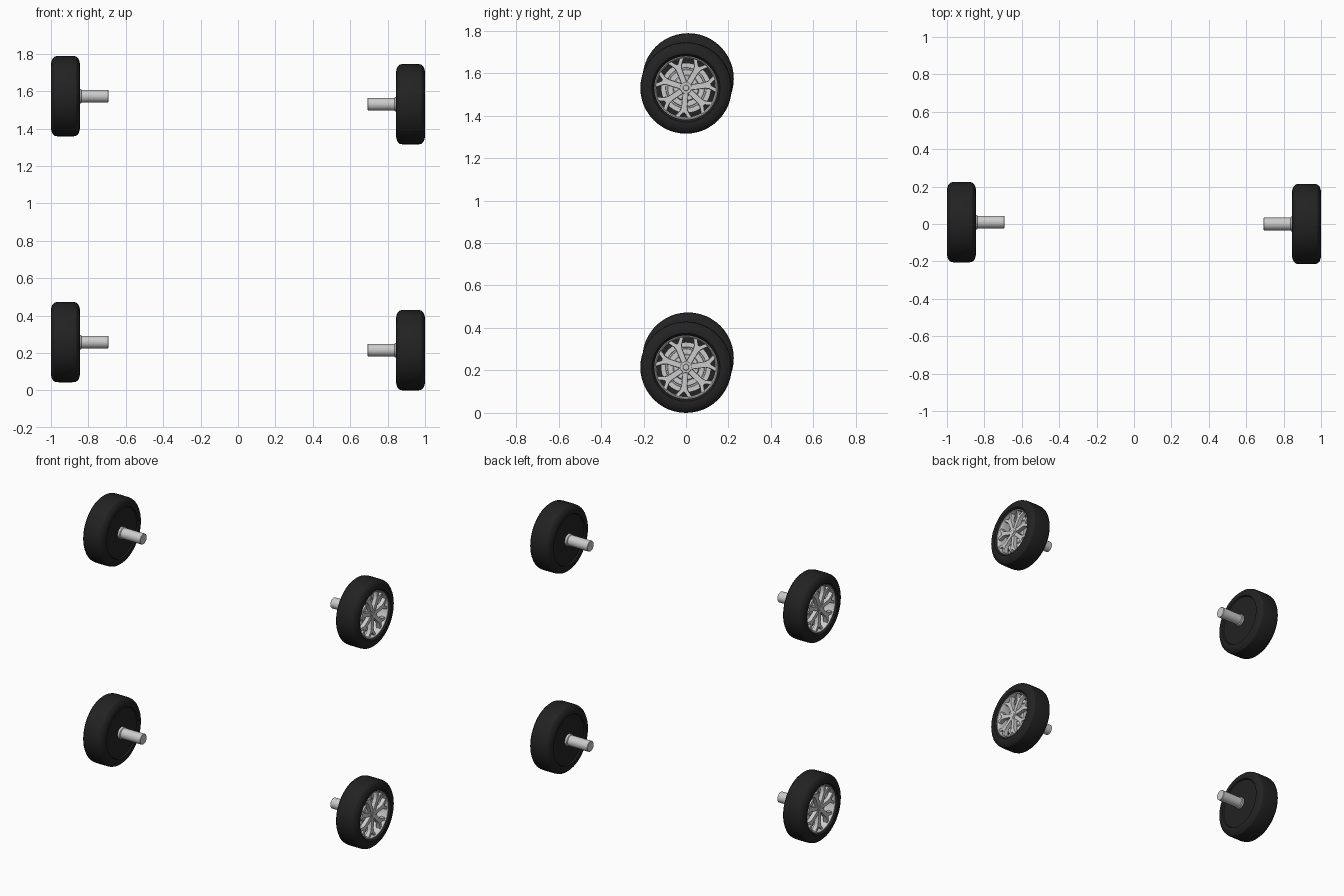
import bpy, bmesh
from math import sin, cos, tau, radians
from mathutils import Matrix

if "Cube" in bpy.data.objects:
    bpy.data.objects.remove(bpy.data.objects["Cube"])

black = bpy.data.materials.new("rubber_black")
black.diffuse_color = (0.016, 0.016, 0.016, 1)
black.use_nodes = True
black.node_tree.nodes["Principled BSDF"].inputs["Base Color"].default_value = black.diffuse_color


def finish(bm, name, mat=None):
    bmesh.ops.remove_doubles(bm, verts=bm.verts, dist=1e-5)
    bmesh.ops.recalc_face_normals(bm, faces=bm.faces)
    me = bpy.data.meshes.new(name)
    bm.to_mesh(me)
    bm.free()
    if mat:
        me.materials.append(mat)
    me.shade_smooth()
    me.set_sharp_from_angle(angle=radians(30))
    return me


def lathe(name, profile, n=48, mat=None, closed=False):
    """Revolve (x, radius) points around the x axis."""
    bm = bmesh.new()
    rings = [[bm.verts.new((x, r * cos(tau * i / n), r * sin(tau * i / n)))
              for i in range(n)] for x, r in profile]
    pairs = list(zip(rings, rings[1:]))
    if closed:
        pairs.append((rings[-1], rings[0]))
    for a, b in pairs:
        for i in range(n):
            j = (i + 1) % n
            bm.faces.new((a[i], a[j], b[j], b[i]))
    return finish(bm, name, mat)


def spokes(name, count=7, start=-95):
    """Forked spokes: a flat outline extruded along x and repeated round the hub."""
    half = [(0.015, 0.012), (0.09, 0.013), (0.108, 0.018), (0.143, 0.043),
            (0.147, 0.027), (0.118, 0.004)]
    outline = half + [(r, -t) for r, t in reversed(half)]
    bm = bmesh.new()
    for k in range(count):
        rot = Matrix.Rotation(radians(start) + tau * k / count, 4, 'X')
        front = [bm.verts.new(rot @ Matrix.Translation((0.06, r, t)).translation)
                 for r, t in outline]
        back = [bm.verts.new(rot @ Matrix.Translation((0.035, r, t * 1.12)).translation)
                for r, t in outline]
        bm.faces.new(front)
        bm.faces.new(back[::-1])
        for i in range(len(outline)):
            j = (i + 1) % len(outline)
            bm.faces.new((front[i], back[i], back[j], front[j]))
    return finish(bm, name)


# Parts of one wheel, outer face toward +x, origin at the tyre centre
parts = {
    "tyre": lathe("tyre", [
        (-0.01, 0), (-0.01, 0.146), (0.058, 0.148), (0.068, 0.152), (0.0765, 0.160),
        (0.0775, 0.172), (0.075, 0.187), (0.069, 0.201), (0.058, 0.2115),
        (0.045, 0.2145), (0, 0.215), (-0.045, 0.2145), (-0.058, 0.2115),
        (-0.069, 0.201), (-0.075, 0.187), (-0.0775, 0.172), (-0.0765, 0.163),
        (-0.068, 0.158), (-0.068, 0)], mat=black),
    "rim": lathe("rim", [
        (-0.008, 0.138), (-0.008, 0.147), (0.062, 0.150), (0.068, 0.149),
        (0.067, 0.145), (0.058, 0.141), (0.05, 0.138)], closed=True),
    "spokes": spokes("spokes"),
    "hub": lathe("hub", [
        (0.01, 0), (0.01, 0.034), (0.052, 0.032), (0.062, 0.026), (0.062, 0.015),
        (0.065, 0.013), (0.065, 0)], 28),
    "brake_disc": lathe("brake_disc", [
        (-0.005, 0), (-0.005, 0.118), (0.012, 0.118), (0.012, 0.096), (0.007, 0.094),
        (0.007, 0.088), (0.014, 0.086), (0.014, 0.062), (0.022, 0.058), (0.022, 0)]),
    "axle": lathe("axle", [
        (-0.06, 0), (-0.06, 0.039), (-0.082, 0.039), (-0.086, 0.034),
        (-0.227, 0.034), (-0.229, 0.032), (-0.229, 0)], 24),
}

# Four wheels: right pair faces +x, left pair is turned round and sits slightly higher
places = {
    "lower_right": (0.9225, 0.0, 0.215, 0),
    "upper_right": (0.9225, 0.0, 1.53, 0),
    "lower_left": (-0.9225, 0.01, 0.258, 180),
    "upper_left": (-0.9225, 0.01, 1.573, 180),
}
for place, (x, y, z, turn) in places.items():
    for part, mesh in parts.items():
        ob = bpy.data.objects.new(f"{place}_{part}", mesh)
        ob.location = (x, y, z)
        ob.rotation_euler = (0, 0, radians(turn))
        bpy.context.collection.objects.link(ob)
